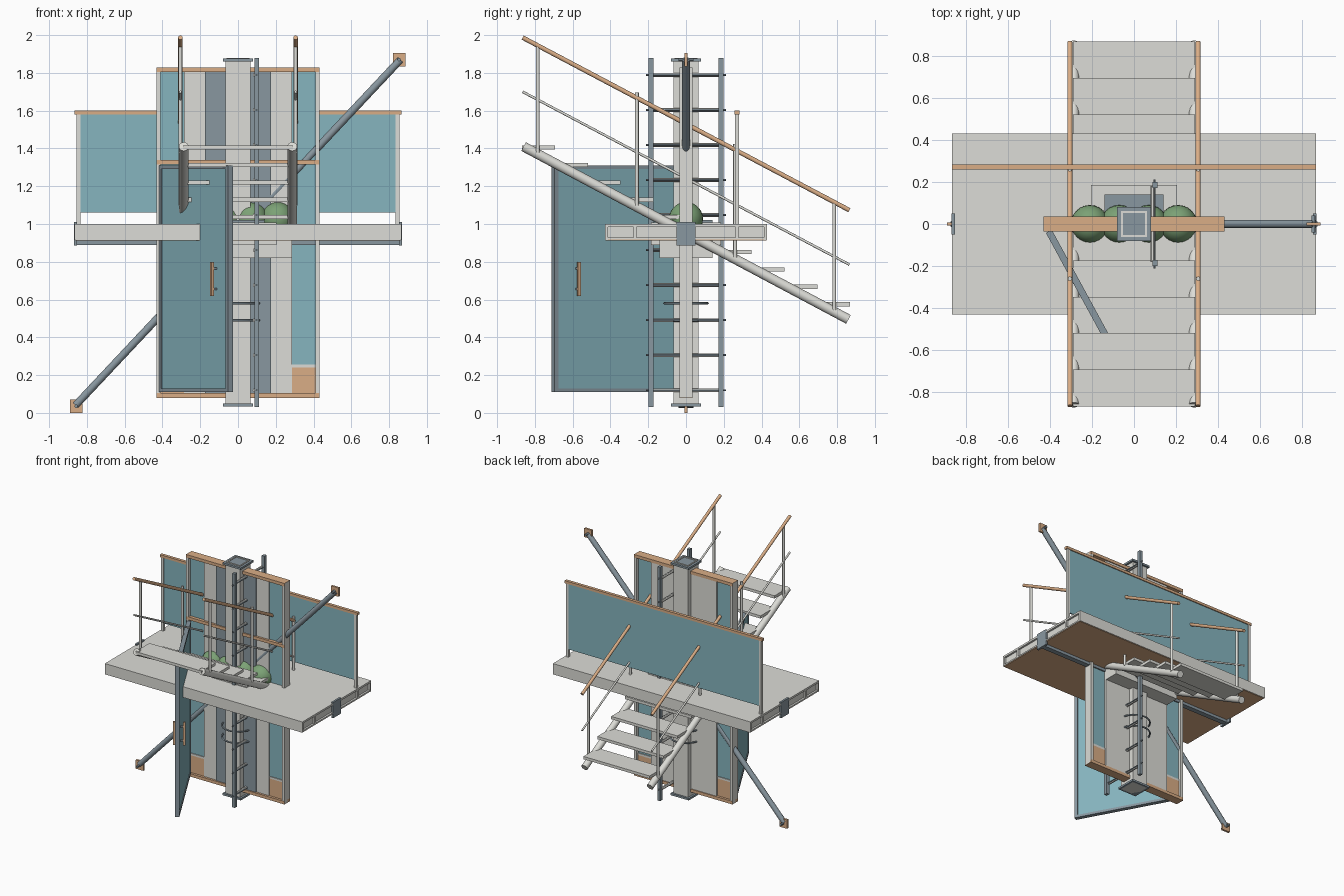
import bpy, math
from mathutils import Vector

if "Cube" in bpy.data.objects:
    bpy.data.objects.remove(bpy.data.objects["Cube"])


def mat(name, c):
    m = bpy.data.materials.new(name)
    m.diffuse_color = (*c, 1)
    m.use_nodes = True
    m.node_tree.nodes["Principled BSDF"].inputs["Base Color"].default_value = m.diffuse_color
    return m


GREY = mat("pale_grey", (0.72, 0.72, 0.68))
ORANGE = mat("timber", (0.70, 0.42, 0.24))
BLUE = mat("glass_blue", (0.24, 0.46, 0.52))
DARK = mat("steel", (0.25, 0.31, 0.35))
GREEN = mat("leaf", (0.20, 0.36, 0.18))


def finish(o, name, m):
    o.name = name
    o.data.materials.append(m)
    return o


def box(name, x, y, z, m=GREY):
    """Box from (min, max) ranges."""
    bpy.ops.mesh.primitive_cube_add(size=1, location=[(a + b) / 2 for a, b in (x, y, z)])
    o = bpy.context.object
    o.scale = [b - a for a, b in (x, y, z)]
    return finish(o, name, m)


def rod(name, a, b, r, m=GREY, n=16):
    """Cylinder between two points."""
    a, b = Vector(a), Vector(b)
    bpy.ops.mesh.primitive_cylinder_add(vertices=n, radius=r, depth=(b - a).length, location=(a + b) / 2)
    o = bpy.context.object
    o.rotation_euler = (b - a).to_track_quat('Z', 'Y').to_euler()
    bpy.ops.object.shade_smooth_by_angle()
    return finish(o, name, m)


# Square column with end plates and hollow-looking cap
box("column", (-.065, .065), (-.065, .065), (.035, 1.87))
for z in (.035, 1.86):
    box("column_plate", (-.08, .08), (-.08, .08), (z, z + .015), DARK)
for s in (-1, 1):
    box("column_cap_lip", (-.062, .062), (s * .057 - .005, s * .057 + .005), (1.87, 1.88))
    box("column_cap_lip", (s * .057 - .005, s * .057 + .005), (-.052, .052), (1.87, 1.88))

# Wall: jambs, timber rails, glazing, kick panels, central panels
for s in (-1, 1):
    box("wall_jamb", (s * .42 - .011, s * .42 + .011), (-.034, .034), (.082, 1.828))
    a, b = sorted((s * .285, s * .41))
    box("wall_glazing", (a, b), (-.01, .01), (.255, 1.805), BLUE)
    box("kick_panel", (a, b), (-.016, .016), (.10, .24), ORANGE)
    box("kick_bead", (a, b), (-.016, .016), (.24, .256))
    a, b = sorted((s * .06, s * .175))
    box("wall_dark_panel", (a, b), (-.026, -.012), (.10, 1.81), DARK)
for z in (.08, 1.316, 1.805):
    box("wall_rail", (-.431, .431), (-.035, .035), (z, z + .024), ORANGE)
box("wall_core_panel", (-.285, .285), (-.018, .028), (.09, 1.82))

# Open door in its own frame along the swing direction
p, q = Vector((-.405, -.035, 0)), Vector((-.04, -.705, 0))
L, ang = (q - p).length, math.atan2(q.y - p.y, q.x - p.x)


def door_part(name, u, t, z, m):
    o = box(name, u, t, z, m)
    c = o.location.copy()
    d, n = (q - p).normalized(), Vector((-math.sin(ang), math.cos(ang), 0))
    o.location = p + d * c.x + n * c.y + Vector((0, 0, c.z))
    o.rotation_euler.z = ang


door_part("door_leaf", (.015, L - .015), (-.01, .01), (.12, 1.30), BLUE)
for u in (0, L - .025):
    door_part("door_stile", (u, u + .025), (-.016, .016), (.11, 1.31), DARK)
for z in (.11, 1.29):
    door_part("door_rail", (.025, L - .025), (-.016, .016), (z, z + .02), DARK)
for s in (-1, 1):
    a, b = sorted((s * .03, s * .045))
    door_part("door_handle", (L - .145, L - .128), (a, b), (.62, .80), ORANGE)
    a, b = sorted((s * .008, s * .032))
    for z in (.65, .76):
        door_part("handle_stem", (L - .142, L - .131), (a, b), (z, z + .01), DARK)

# Floor slab: deck, edge beams, soffit, ribs at open ends
box("slab_core", (-.85, .85), (-.42, .42), (.925, .995))
box("deck", (-.865, .865), (-.43, .43), (.985, 1.0))
box("soffit", (-.86, .86), (-.425, .425), (.912, .925), ORANGE)
for s in (-1, 1):
    box("edge_beam", (-.865, .865), (s * .422 - .008, s * .422 + .008), (.915, 1.0))
    a, b = sorted((s * .845, s * .865))
    for y in (-.27, .27):
        box("slab_rib", (a, b), (y - .008, y + .008), (.92, .99))
    box("slab_end_lip", (a, b), (-.42, .42), (.917, .928))
    a, b = sorted((s * .852, s * .868))
    box("slab_bracket", (a, b), (-.05, .05), (.885, 1.01), DARK)
box("under_beam", (-.86, .86), (-.02, .02), (.89, .914), DARK)

# Planter, collar and shrubs
box("planter", (-.285, .285), (-.14, .14), (.82, .92))
box("floor_collar", (-.205, .205), (-.185, .185), (.89, 1.008))
box("planter_soil", (-.14, .14), (-.14, .14), (.95, 1.02), DARK)
for x in (-.21, -.07, .07, .21):
    bpy.ops.mesh.primitive_uv_sphere_add(segments=24, ring_count=14, radius=.09, location=(x, 0, 1.027))
    bpy.ops.object.shade_smooth()
    finish(bpy.context.object, "shrub", GREEN)

# Glass balustrade at the rear
box("balustrade_glass", (-.835, .835), (.265, .275), (1.06, 1.58), BLUE)
box("balustrade_rail", (-.865, .865), (.258, .282), (1.58, 1.60), ORANGE)
for s in (-1, 1):
    box("balustrade_post", (s * .845 - .01, s * .845 + .01), (.26, .28), (1.0, 1.58))

# Stair: treads, tube stringers, railings
slope = -.92 / 1.74
for i in range(10):
    y, z = -.868 + i * .1735, 1.405 - i * .0922
    box("tread", (-.29, .29), (y, y + .175), (z - .011, z + .011))
for s in (-1, 1):
    x = s * .305
    rod("stringer", (s * .287, -.86, 1.41), (s * .287, .86, .495), .026)
    rod("handrail", (x, -.865, 1.987), (x, .865, 1.073), .012, ORANGE)
    rod("mid_rail", (x, -.865, 1.70), (x, .865, .785), .007)
    for y in (-.785, -.26, .26, .785):
        z = 1.53 + slope * y
        rod("railing_post", (x, y, z - .57), (x, y, z - (0 if abs(y) > .5 else -.03)), .01)

# Ladder with bolts and climbing rings
for s in (-1, 1):
    box("ladder_rail", (.088, .112), (s * .185 - .014, s * .185 + .014), (.03, 1.88), DARK)
for i in range(10):
    z = .12 + i * .1855
    rod("rung", (.088, -.18, z), (.088, .18, z), .01, GREY, 12)
    rod("rung_bolt", (.098, -.212, z), (.098, .212, z), .005, DARK, 8)
for z in (.49, .58):
    bpy.ops.mesh.primitive_torus_add(major_radius=.115, minor_radius=.006, major_segments=32,
                                     minor_segments=8, location=(0, 0, z))
    bpy.ops.object.shade_smooth()
    finish(bpy.context.object, "column_ring", DARK)

# Diagonal brace with gusset plates and pins
rod("brace", (-.86, 0, .04), (.86, 0, 1.87), .02, DARK)
for x, z in ((-.857, .035), (.853, 1.87)):
    box("brace_plate", (x - .033, x + .033), (-.008, .008), (z - .035, z + .035), ORANGE)
    rod("brace_pin", (x, -.04, z), (x, .04, z), .009, DARK, 12)
